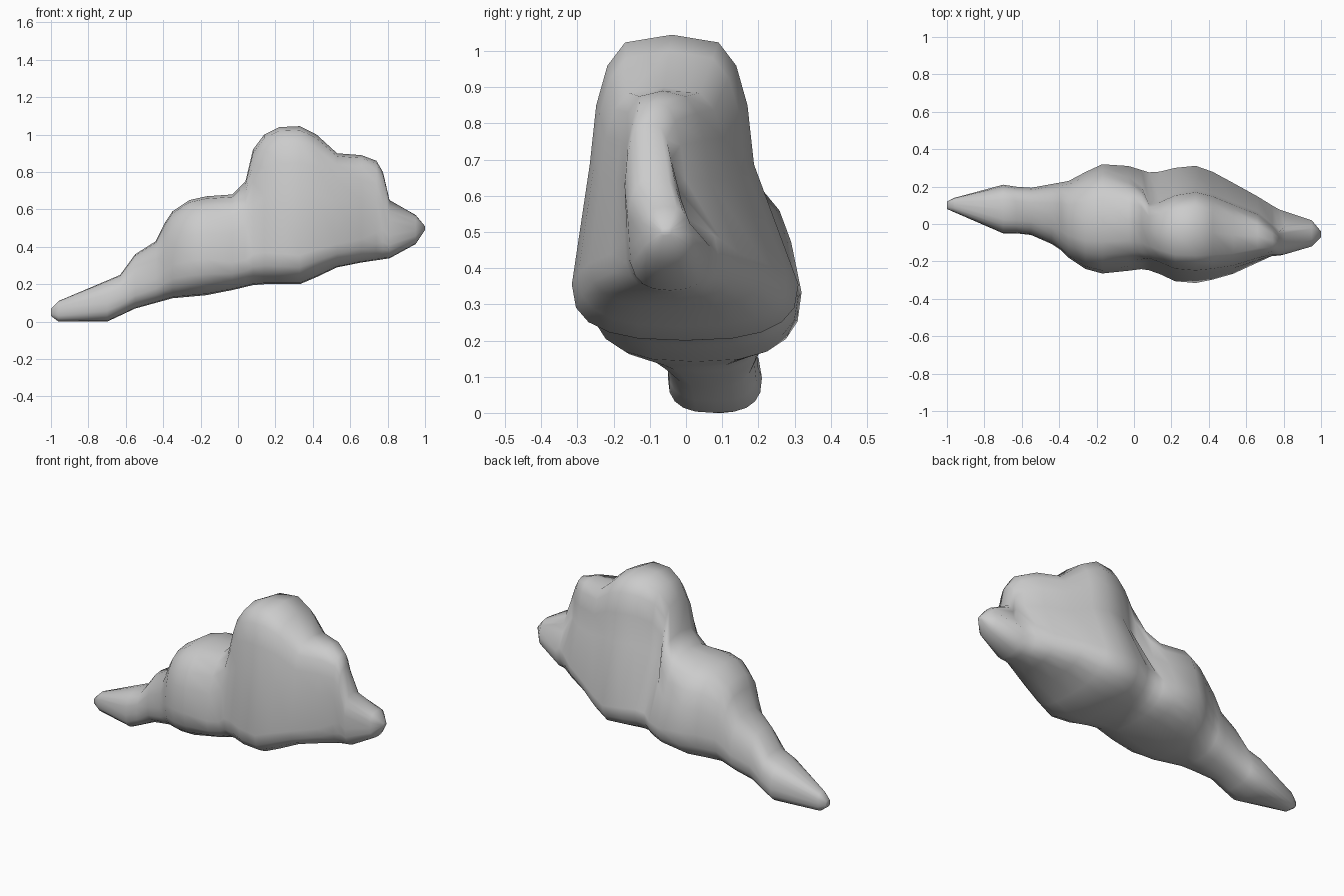
import bpy
import bmesh
from math import sin, cos, tau

default_cube = bpy.data.objects.get("Cube")
if default_cube:
    bpy.data.objects.remove(default_cube, do_unlink=True)

# Outline curves along the length of the cloud, as (x, value) pairs
CROWN = [(-1, .07), (-.96, .11), (-.7, .22), (-.63, .25), (-.55, .36), (-.44, .43),
         (-.39, .53), (-.35, .59), (-.26, .65), (-.17, .67), (-.03, .68), (.04, .75),
         (.08, .92), (.14, 1), (.22, 1.04), (.33, 1.045), (.42, 1), (.53, .9),
         (.66, .89), (.74, .86), (.775, .8), (.81, .65), (.95, .57), (1, .51)]
BELLY = [(-1, .03), (-.96, 0), (-.7, 0), (-.55, .07), (-.35, .125),
         (-.13, .145), (.1, .2), (.34, .2), (.55, .3), (.82, .34), (.94, .4), (1, .49)]
FRONT = [(-1, .08), (-.7, -.05), (-.57, -.05), (-.41, -.12), (-.35, -.18), (-.26, -.24),
         (-.15, -.27), (.03, -.24), (.1, -.25), (.25, -.32), (.34, -.315), (.5, -.28),
         (.74, -.17), (.94, -.13), (1, -.07)]
BACK = [(-1, .12), (-.94, .15), (-.7, .21), (-.57, .19), (-.35, .23), (-.18, .32),
        (-.03, .31), (.1, .27), (.3, .32), (.4, .29), (.64, .16), (.77, .08),
        (.95, .02), (1, -.04)]
# Relative height of the widest level, how much the upper part narrows, and its roundness
WAIST = [(-1, .5), (-.5, .4), (-.15, .36), (.1, .22), (.3, .18), (.7, .22), (.85, .45), (1, .5)]
TAPER = [(-1, 0), (-.1, .05), (.04, .2), (.09, .42), (.15, .33), (.25, .26), (.66, .25),
         (.775, .42), (.85, .1), (1, 0)]
ROUND = [(-1, .75), (0, .75), (.15, .5), (.5, .5), (.7, .65), (1, .75)]
SIDES = 20


def sample(curve, x):
    """Linear interpolation along an outline curve."""
    for (x0, v0), (x1, v1) in zip(curve, curve[1:]):
        if x <= x1:
            return v0 + (v1 - v0) * (x - x0) / (x1 - x0)
    return curve[-1][1]


def rounded(value, power):
    """Superellipse coordinate that keeps the sign."""
    return (1 if value >= 0 else -1) * abs(value) ** power


def cross_section(bm, x):
    """Ring with a broad base that draws in to a narrower, full upper lobe."""
    low, high = sample(BELLY, x), sample(CROWN, x)
    front, back = sample(FRONT, x), sample(BACK, x)
    waist = low + (high - low) * sample(WAIST, x)
    taper = sample(TAPER, x)
    ring = []
    for i in range(SIDES):
        angle = tau * i / SIDES
        upper = sin(angle) > .01
        power = sample(ROUND, x) if upper else .75
        rise = rounded(sin(angle), .75 if not upper else (power + .75) / 2)
        side = rounded(cos(angle), power)
        # The narrowing eases in over the lower half of the upper part
        ease = min(max(rise, 0) * 2, 1)
        narrowing = taper * ease * ease * (3 - 2 * ease)
        reach = high - waist if upper else waist - low
        middle = (front + back) / 2 - narrowing / 7
        half_width = (back - front) / 2 * (1 - narrowing)
        ring.append(bm.verts.new((x, middle + half_width * side, waist + reach * rise)))
    return ring


# Cloud body: a loft through the cross sections with closed tips
bm = bmesh.new()
rings = [cross_section(bm, x) for x, _ in CROWN]
for a, b in zip(rings, rings[1:]):
    for i in range(SIDES):
        j = (i + 1) % SIDES
        bm.faces.new((a[i], a[j], b[j], b[i]))
bm.faces.new(rings[0])
bm.faces.new(rings[-1])
bmesh.ops.recalc_face_normals(bm, faces=bm.faces)
for face in bm.faces:
    face.smooth = True
mesh = bpy.data.meshes.new("cloud_body")
bm.to_mesh(mesh)
bm.free()
cloud = bpy.data.objects.new("cloud_body", mesh)
bpy.context.collection.objects.link(cloud)

# Soft light grey colour
grey = bpy.data.materials.new("cloud_grey")
grey.use_nodes = True
colour = (.6, .6, .6, 1)
grey.diffuse_color = colour
grey.node_tree.nodes["Principled BSDF"].inputs["Base Color"].default_value = colour
mesh.materials.append(grey)
